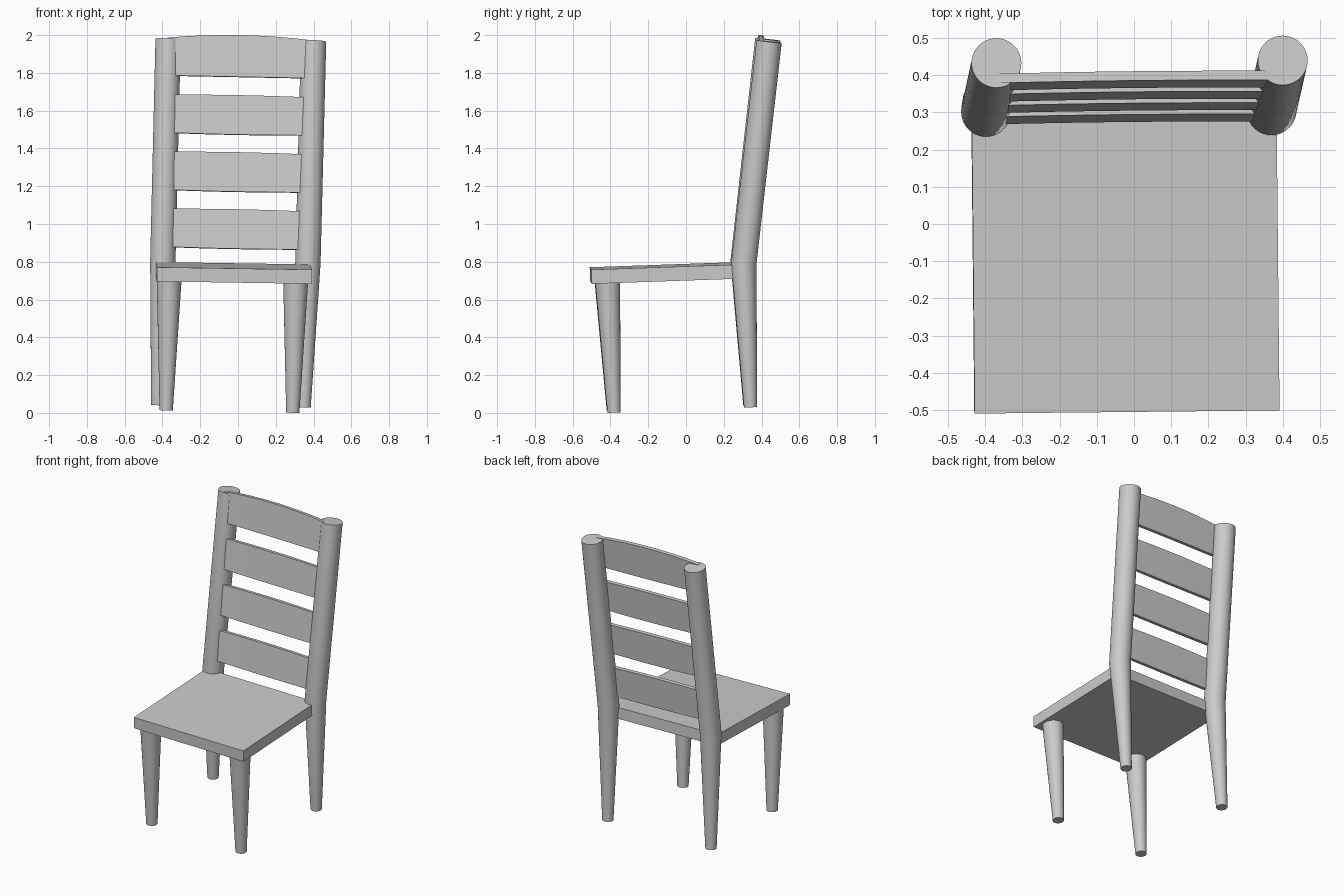
import bpy, bmesh, math
from mathutils import Vector

if "Cube" in bpy.data.objects:
    bpy.data.objects.remove(bpy.data.objects["Cube"])

grey = bpy.data.materials.new("light grey")
grey.use_nodes = True
grey.diffuse_color = (0.6, 0.6, 0.6, 1)
grey.node_tree.nodes["Principled BSDF"].inputs["Base Color"].default_value = (0.6, 0.6, 0.6, 1)


def finish(name, bm, smooth=False):
    bmesh.ops.recalc_face_normals(bm, faces=bm.faces)
    mesh = bpy.data.meshes.new(name)
    bm.to_mesh(mesh)
    bm.free()
    mesh.materials.append(grey)
    obj = bpy.data.objects.new(name, mesh)
    bpy.context.collection.objects.link(obj)
    if smooth:
        bpy.ops.object.select_all(action="DESELECT")
        obj.select_set(True)
        bpy.context.view_layer.objects.active = obj
        bpy.ops.object.shade_smooth_by_angle(angle=math.radians(35))
    return obj


def round_rod(name, points, radii, sides=40):
    """Capped round rod through the points, one radius per point."""
    bm = bmesh.new()
    pts = [Vector(p) for p in points]
    rings = []
    for i, (p, r) in enumerate(zip(pts, radii)):
        axis = (pts[min(i + 1, len(pts) - 1)] - pts[max(i - 1, 0)]).normalized()
        u = Vector((0, 1, 0)).cross(axis).normalized()
        v = axis.cross(u)
        angles = [math.tau * k / sides for k in range(sides)]
        rings.append([bm.verts.new(p + r * (u * math.cos(a) + v * math.sin(a))) for a in angles])
    for low, high in zip(rings, rings[1:]):
        for k in range(sides):
            n = (k + 1) % sides
            bm.faces.new((low[k], low[n], high[n], high[k]))
    bm.faces.new(rings[0])
    bm.faces.new(rings[-1])
    return finish(name, bm, True)


# Back posts: tapered leg below the seat, leaning straight post above
posts = {
    "right": [(-0.425, 0.338, 0.042), (-0.398, 0.302, 0.80), (-0.37, 0.433, 1.978)],
    "left": [(0.35, 0.342, 0.03), (0.37, 0.306, 0.79), (0.40, 0.44, 1.966)],
}
for side, path in posts.items():
    round_rod("back_post_" + side, path, (0.035, 0.067, 0.067))

# Front legs, tapering down
round_rod("front_leg_right", [(-0.38, -0.385, 0.014), (-0.364, -0.42, 0.73)], (0.035, 0.067))
round_rod("front_leg_left", [(0.29, -0.381, 0.002), (0.306, -0.416, 0.72)], (0.035, 0.067))

# Seat board, very slightly tilted
bm = bmesh.new()
bmesh.ops.create_cube(bm, size=1)
bmesh.ops.scale(bm, vec=(0.82, 0.795, 0.075), verts=bm.verts)
seat = finish("seat", bm)
seat.location = (-0.023, -0.107, 0.741)
seat.rotation_euler = (math.radians(2), math.radians(0.9), math.radians(0.6))


def slat(name, z, y, arch_top, arch_bottom, height=0.2, thick=0.025, steps=8):
    """Flat rail between the posts, leaning back, with an arched outline."""
    lower, upper = (0.80, 1.98)
    t = (z - lower) / (upper - lower)
    start = Vector(posts["right"][1]).lerp(Vector(posts["right"][2]), t).x
    end = Vector(posts["left"][1]).lerp(Vector(posts["left"][2]), t).x
    bm = bmesh.new()
    loops = []
    for i in range(steps + 1):
        f = i / steps
        x = start + (end - start) * f
        bow = 1 - (2 * f - 1) ** 2
        drop = -0.015 * (f - 0.5)
        shift = 0.008 * (f - 0.5) + 0.003 * bow
        loop = []
        for s, d in ((-1, -1), (1, -1), (1, 1), (-1, 1)):
            dz = s * height / 2 + (arch_top if s > 0 else arch_bottom) * bow
            loop.append(bm.verts.new((x, y + shift + d * thick / 2 + 0.1 * s * height / 2,
                                      z + drop + dz - 0.1 * d * thick / 2)))
        loops.append(loop)
    for a, b in zip(loops, loops[1:]):
        for k in range(4):
            bm.faces.new((a[k], a[(k + 1) % 4], b[(k + 1) % 4], b[k]))
    bm.faces.new(loops[0])
    bm.faces.new(loops[-1])
    finish(name, bm)


# Four back slats, the top one with the strongest arch
for i in range(4):
    top = i == 3
    slat("back_slat_%d" % (i + 1), 0.972 + 0.302 * i, 0.294 + 0.0305 * i,
         0.021 if top else 0.005, 0 if top else -0.004)
